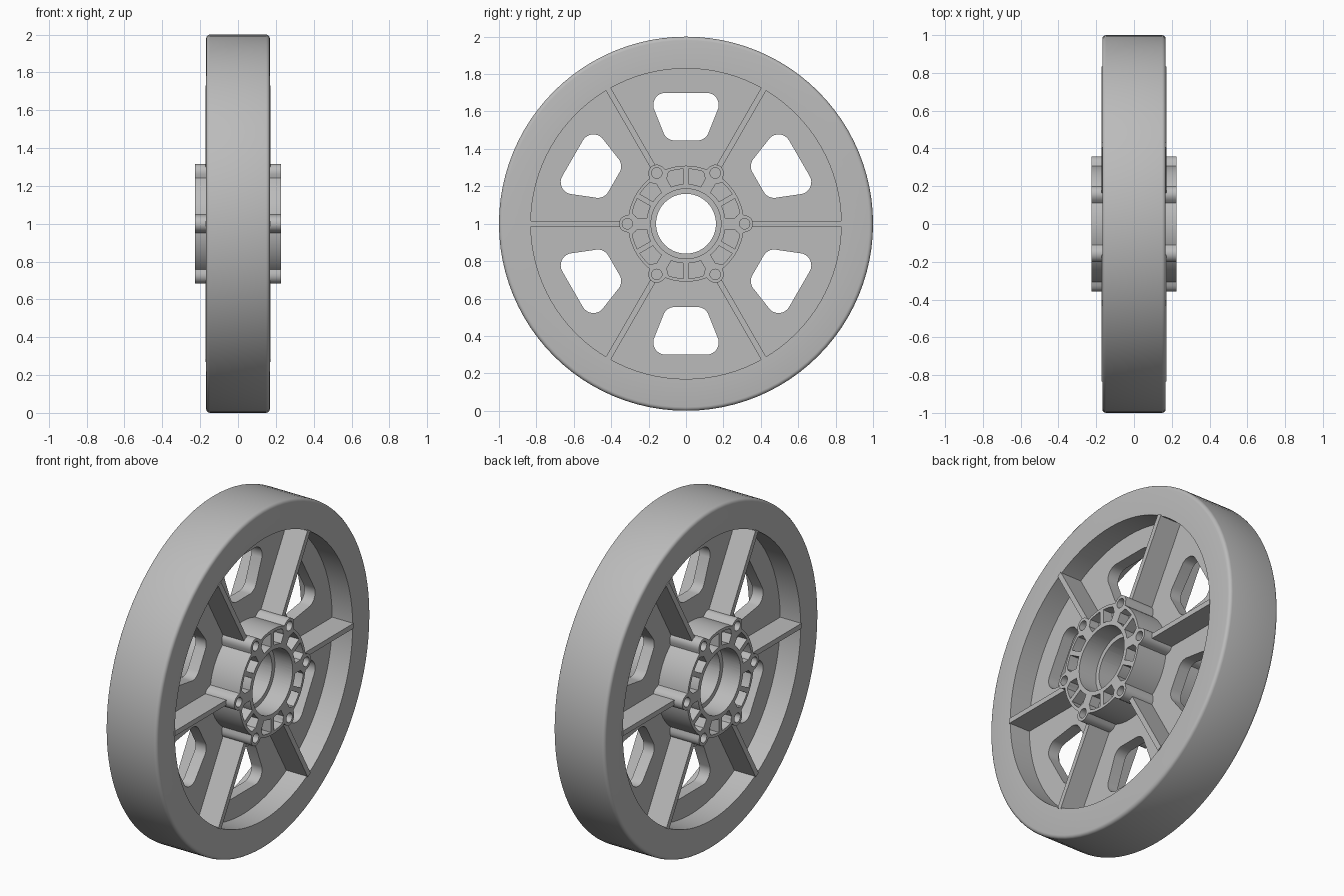
import bpy, bmesh
from math import sin, cos, pi, sqrt, asin, radians
from mathutils import Matrix, Vector

old = bpy.data.objects.get("Cube")
if old:
    bpy.data.objects.remove(old, do_unlink=True)

grey = bpy.data.materials.new("light grey")
grey.use_nodes = True
grey.diffuse_color = (0.5, 0.5, 0.5, 1)
grey.node_tree.nodes["Principled BSDF"].inputs["Base Color"].default_value = (0.5, 0.5, 0.5, 1)

# Local x, y, z become world y, z, x, so the wheel axle runs along x
STAND = Matrix(((0, 0, 1, 0), (1, 0, 0, 0), (0, 1, 0, 1), (0, 0, 0, 1)))
SIXTHS = [i * pi / 3 for i in range(6)]
BOSS_DIST = 0.313


def polar(r, a):
    return Vector((r * cos(a), r * sin(a)))


def circle(r, n=64, center=(0, 0)):
    return [Vector(center) + polar(r, 2 * pi * i / n) for i in range(n)]


def turn(points, angle):
    return [Matrix.Rotation(angle, 2) @ p for p in points]


def finish(obj):
    bpy.ops.object.select_all(action="DESELECT")
    obj.select_set(True)
    bpy.context.view_layer.objects.active = obj
    bpy.ops.object.shade_smooth_by_angle(angle=radians(30))


def add_mesh(name, bm):
    bmesh.ops.remove_doubles(bm, verts=bm.verts, dist=0.0001)
    bmesh.ops.recalc_face_normals(bm, faces=bm.faces)
    bm.transform(STAND)
    mesh = bpy.data.meshes.new(name)
    bm.to_mesh(mesh)
    bm.free()
    mesh.materials.append(grey)
    obj = bpy.data.objects.new(name, mesh)
    bpy.context.collection.objects.link(obj)
    return obj


def plate(name, loops, half, offset=0):
    """Extrude closed outlines; inner outlines become holes."""
    curve = bpy.data.curves.new(name, "CURVE")
    curve.dimensions = "2D"
    curve.fill_mode = "BOTH"
    curve.extrude = half
    for loop in loops:
        spline = curve.splines.new("POLY")
        spline.points.add(len(loop) - 1)
        for point, p in zip(spline.points, loop):
            point.co = (p.x, p.y, 0, 1)
        spline.use_cyclic_u = True
    temp = bpy.data.objects.new(name, curve)
    bpy.context.collection.objects.link(temp)
    graph = bpy.context.evaluated_depsgraph_get()
    bm = bmesh.new()
    bm.from_mesh(temp.evaluated_get(graph).to_mesh())
    bpy.data.objects.remove(temp, do_unlink=True)
    bmesh.ops.translate(bm, verts=bm.verts, vec=(0, 0, offset))
    return add_mesh(name, bm)


def cut(obj, cutter):
    mod = obj.modifiers.new("cut", "BOOLEAN")
    mod.operation = "DIFFERENCE"
    mod.solver = "EXACT"
    mod.object = cutter
    bpy.context.view_layer.objects.active = obj
    bpy.ops.object.modifier_apply(modifier=mod.name)
    bpy.data.objects.remove(cutter, do_unlink=True)


# Tread ring with rounded shoulders
W, R, B = 0.168, 1.0, 0.02
corner = [(R - B + B * sin(t * pi / 8), W - B + B * cos(t * pi / 8)) for t in range(5)]
half = [(0.83, W)] + corner
profile = half + [(r, -z) for r, z in reversed(half)]
bm = bmesh.new()
verts = [bm.verts.new((r, 0, z)) for r, z in profile]
edges = [bm.edges.new((verts[i - 1], verts[i])) for i in range(len(verts))]
bmesh.ops.spin(bm, geom=verts + edges, axis=(0, 0, 1), cent=(0, 0, 0),
               angle=2 * pi, steps=96, use_merge=True)
finish(add_mesh("tread_ring", bm))

# Web disc with six rounded openings
opening = []
for x, y, start in ((0.06, 0.51, -90), (0.11, 0.635, -15), (-0.11, 0.635, 90), (-0.06, 0.51, 195)):
    for k in range(9):
        opening.append(Vector((x, y)) + polar(0.065, radians(start + k * (75 if y < 0.6 else 105) / 8)))
web = plate("web_disc", [circle(0.84, 96), circle(0.28)] + [turn(opening, a) for a in SIXTHS], 0.035)
finish(web)

# Six radial ribs
rib = [Vector(p) for p in ((0.348, -0.015), (0.835, -0.015), (0.835, 0.015), (0.348, 0.015))]
finish(plate("radial_ribs", [turn(rib, a) for a in SIXTHS], 0.173))


# Hub body: a round barrel with six screw bosses swelling out of it
def hub_radius(a, r=0.31, boss=0.045):
    d = (a + pi / 6) % (pi / 3) - pi / 6
    room = boss ** 2 - (BOSS_DIST * sin(d)) ** 2
    return max(r, BOSS_DIST * cos(d) + sqrt(room)) if room > 0 else r


outline = [polar(hub_radius(i * pi / 120), i * pi / 120) for i in range(240)]
screw_holes = [circle(0.028, 20, polar(BOSS_DIST, a)) for a in SIXTHS]
hub = plate("hub", [outline, circle(0.16)] + screw_holes, 0.226)


# Pocket outline between a boss and the next divider, notched around the boss
def pocket_outer(a, r=0.293, clear=0.06):
    room = clear ** 2 - (BOSS_DIST * sin(a)) ** 2
    return min(r, BOSS_DIST * cos(a) - sqrt(room)) if room > 0 else r


def arc(radius, near, far, n):
    return [polar(radius(near + (far - near) * i / n), near + (far - near) * i / n) for i in range(n + 1)]


inner = arc(lambda a: 0.212, asin(0.03 / 0.212), pi / 6 - asin(0.014 / 0.212), 5)
outer = arc(pocket_outer, asin(0.03 / 0.255), pi / 6 - asin(0.014 / 0.293), 12)
pocket = inner + outer[::-1]
mirrored = [Vector((p.x, -p.y)) for p in reversed(pocket)]
pockets = [turn(p, a) for a in SIXTHS for p in (pocket, mirrored)]

for side in (-1, 1):
    cut(hub, plate("bearing_seat_cutter", [circle(0.187)], 0.1, side * 0.21))
    cut(hub, plate("pocket_cutter", pockets, 0.06, side * 0.226))
finish(hub)
